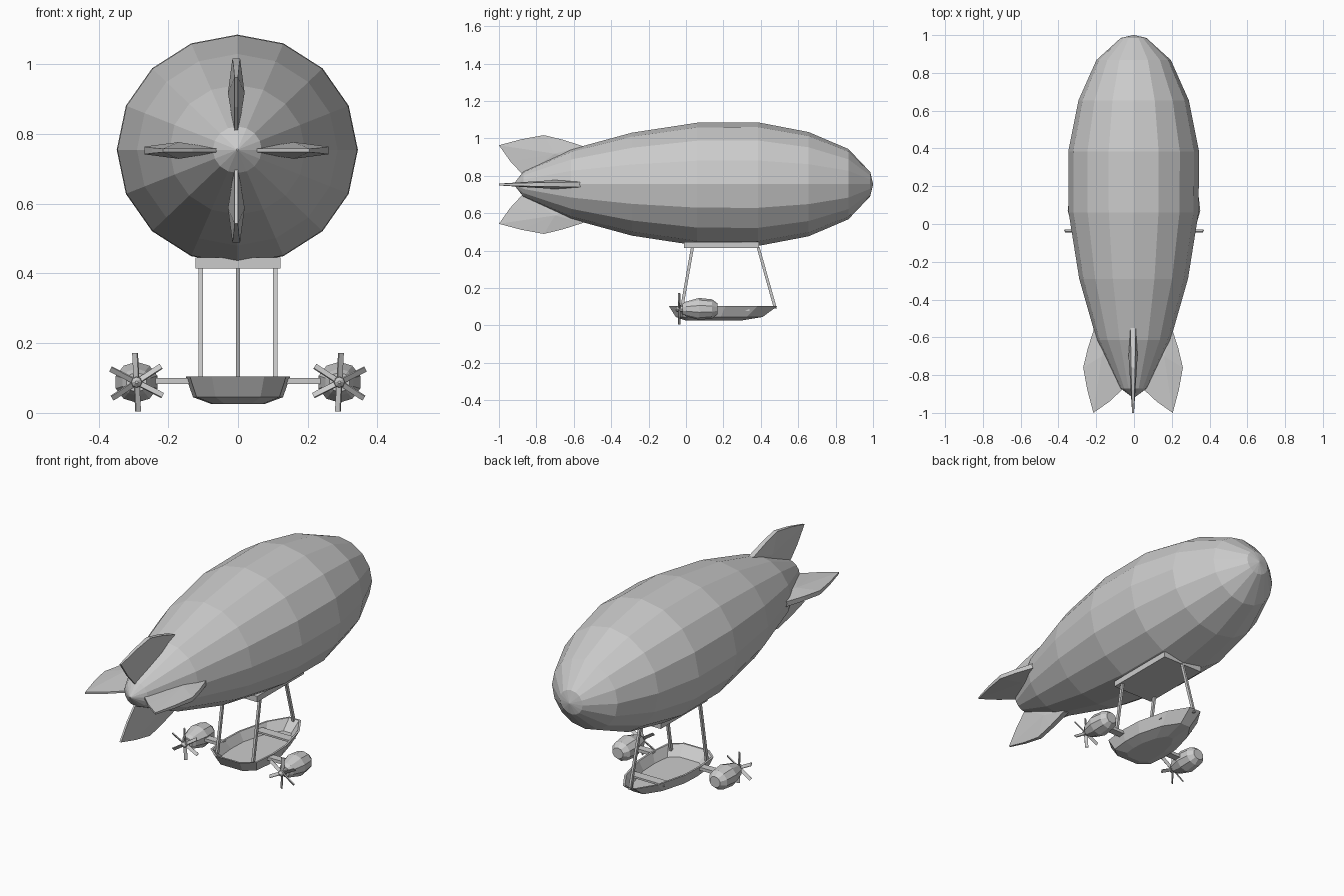
import bpy, bmesh
from math import sin, cos, pi, radians
from mathutils import Vector, Matrix

if "Cube" in bpy.data.objects:
    bpy.data.objects.remove(bpy.data.objects["Cube"])


def make(name, bm):
    bmesh.ops.recalc_face_normals(bm, faces=bm.faces)
    me = bpy.data.meshes.new(name)
    bm.to_mesh(me)
    bm.free()
    ob = bpy.data.objects.new(name, me)
    bpy.context.collection.objects.link(ob)
    return ob


def loft(name, rings, hollow=None):
    """Bridge equal-length loops of points and cap both ends."""
    bm = bmesh.new()
    loops = [[bm.verts.new(p) for p in r] for r in rings]
    n = len(loops[0])
    for a, b in zip(loops, loops[1:]):
        for i in range(n):
            j = (i + 1) % n
            bm.faces.new((a[i], a[j], b[j], b[i]))
    bm.faces.new(loops[0])
    top = bm.faces.new(loops[-1])
    bmesh.ops.recalc_face_normals(bm, faces=bm.faces)
    if hollow:
        hollow(bm, top)
    return make(name, bm)


def body_of_rings(name, profile, sides, centre, sx=1, sz=1, turn=0):
    """Lathe-like body along y from (y, radius) pairs."""
    cx, cz = centre
    ang = [turn + 2 * pi * i / sides for i in range(sides)]
    return loft(name, [[(cx + sx * r * cos(a), y, cz + sz * r * sin(a)) for a in ang]
                       for y, r in profile])


def box(name, lo, hi):
    lo, hi = Vector(lo), Vector(hi)
    bm = bmesh.new()
    bmesh.ops.create_cube(bm, size=1, matrix=Matrix.Translation((lo + hi) / 2)
                          @ Matrix.Diagonal((*(hi - lo), 1)))
    return make(name, bm)


def strut(name, a, b, w, d):
    """Slanted bar with level ends."""
    quad = [(-w, -d), (w, -d), (w, d), (-w, d)]
    return loft(name, [[(p[0] + u, p[1] + v, p[2]) for u, v in quad] for p in (a, b)])


# Gas envelope
AXIS = 0.755
body_of_rings("envelope",
              [(-0.92, 0.003), (-0.87, 0.07), (-0.615, 0.195), (-0.29, 0.288), (0.06, 0.344),
               (0.385, 0.346), (0.655, 0.292), (0.868, 0.197), (0.985, 0.068), (1.0, 0.003)],
              16, (-0.002, AXIS), 1.0, 0.955)

# Tail fins: outline of (y, radius, half thickness) swelling to a middle ridge
outline = [(-0.55, 0.205, 0.014), (-0.66, 0.24, 0.012), (-0.76, 0.264, 0.011),
           (-0.88, 0.242, 0.008), (-1.0, 0.21, 0.005), (-0.94, 0.125, 0.005),
           (-0.87, 0.05, 0.005), (-0.58, 0.12, 0.016)]
for k, name in enumerate(("right_fin", "upper_fin", "left_fin", "lower_fin")):
    bm = bmesh.new()
    sides = [[bm.verts.new((r, y, s * t)) for y, r, t in outline] for s in (-1, 1)]
    mids = [bm.verts.new((0.165, -0.7, s * 0.024)) for s in (-1, 1)]
    n = len(outline)
    for i in range(n):
        j = (i + 1) % n
        bm.faces.new((sides[0][i], sides[0][j], sides[1][j], sides[1][i]))
        for s in (0, 1):
            bm.faces.new((sides[s][i], sides[s][j], mids[s]))
    bmesh.ops.transform(bm, verts=bm.verts, matrix=Matrix.Translation((-0.005, 0, AXIS - 0.002))
                        @ Matrix.Rotation(-k * pi / 2, 4, 'Y'))
    make(name, bm)

# Mounting plate and hanging struts
box("mounting_plate", (-0.122, -0.01, 0.415), (0.122, 0.39, 0.446))
for s, side in ((-1, "left"), (1, "right")):
    strut(side + "_strut", (s * 0.107, -0.025, 0.08), (s * 0.107, 0.035, 0.42), 0.006, 0.008)
strut("bow_strut", (0, 0.478, 0.09), (0, 0.385, 0.42), 0.006, 0.008)


# Open boat-shaped gondola
def hollow_out(bm, top):
    bmesh.ops.inset_region(bm, faces=[top], thickness=0.01, use_even_offset=True)
    floor = bmesh.ops.extrude_discrete_faces(bm, faces=[top])["faces"][0]
    for v in floor.verts:
        v.co = Vector((v.co.x * 0.82, 0.19 + (v.co.y - 0.19) * 0.8, 0.056))


half = [(0.075, 0.0), (0.138, 0.09), (0.15, 0.3), (0.145, 0.52), (0.10, 0.82), (0.035, 1.0)]
plan = half + [(-x, t) for x, t in reversed(half)]
levels = [(0.025, 0.5, 0.0, 0.29), (0.045, 0.86, -0.055, 0.41), (0.104, 1.0, -0.092, 0.49)]
loft("gondola", [[(x * w, y0 + t * (y1 - y0), z) for x, t in plan] for z, w, y0, y1 in levels],
     hollow_out)
box("bench", (-0.105, 0.29, 0.078), (0.105, 0.34, 0.088))

# Engine pods, pylons and propellers
for s, side in ((-1, "left"), (1, "right")):
    c = (s * 0.291, 0.088)
    box(side + "_pylon", (min(s * 0.135, s * 0.25), 0.05, 0.083),
        (max(s * 0.135, s * 0.25), 0.09, 0.1))
    body_of_rings(side + "_engine", [(-0.02, 0.03), (0.0, 0.042), (0.07, 0.063),
                                     (0.14, 0.055), (0.168, 0.032)], 10, c, 1, 0.93, pi / 2)
    body_of_rings(side + "_hub", [(-0.06, 0.004), (-0.05, 0.015), (-0.02, 0.018)], 8, c)
    bm = bmesh.new()
    for i in range(6):
        bmesh.ops.create_cube(
            bm, size=1,
            matrix=Matrix.Translation((c[0], -0.037, c[1]))
            @ Matrix.Rotation(s * radians(3) + i * pi / 3, 4, 'Y')
            @ Matrix.Translation((0, 0, 0.045))
            @ Matrix.Rotation(s * radians(35), 4, 'Z')
            @ Matrix.Diagonal((0.017, 0.005, 0.078, 1)))
    make(side + "_propeller", bm)
